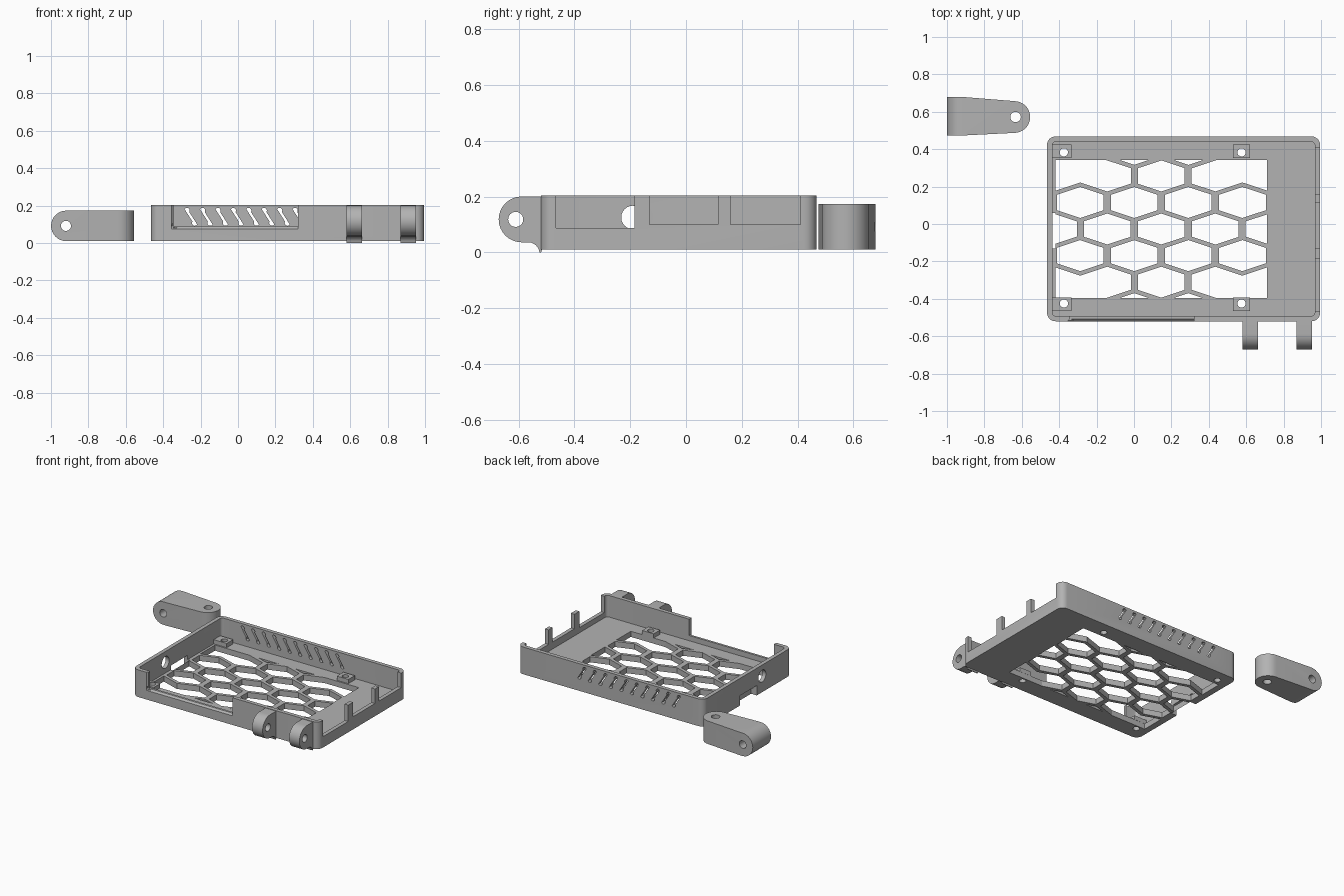
import bpy, bmesh
from math import cos, sin, radians, hypot
from mathutils import Vector

old = bpy.data.objects.get("Cube")
if old:
    bpy.data.objects.remove(old)

GREY = (0.45, 0.45, 0.45, 1)
grey = bpy.data.materials.new("matte grey plastic")
grey.use_nodes = True
grey.diffuse_color = GREY
grey.node_tree.nodes["Principled BSDF"].inputs["Base Color"].default_value = GREY


def finish(name, bm):
    bmesh.ops.recalc_face_normals(bm, faces=bm.faces)
    me = bpy.data.meshes.new(name)
    bm.to_mesh(me)
    bm.free()
    me.materials.append(grey)
    ob = bpy.data.objects.new(name, me)
    bpy.context.collection.objects.link(ob)
    return ob


def prism(name, pts, axis, lo, hi):
    """Extrude a 2D outline along an axis."""
    place = {"X": lambda u, v: (lo, u, v), "Y": lambda u, v: (u, lo, v),
             "Z": lambda u, v: (u, v, lo)}[axis]
    bm = bmesh.new()
    face = bm.faces.new([bm.verts.new(place(u, v)) for u, v in pts])
    moved = bmesh.ops.extrude_face_region(bm, geom=[face])["geom"]
    step = Vector([hi - lo if a == axis else 0 for a in "XYZ"])
    bmesh.ops.translate(bm, vec=step, verts=[v for v in moved if isinstance(v, bmesh.types.BMVert)])
    return finish(name, bm)


def arc(cx, cy, r, a0, a1, n=10):
    return [(cx + r * cos(radians(a0 + (a1 - a0) * i / n)),
             cy + r * sin(radians(a0 + (a1 - a0) * i / n))) for i in range(n + 1)]


def circle(cx, cy, r):
    return arc(cx, cy, r, 0, 345, 23)


def rect(x0, x1, y0, y1):
    return [(x0, y0), (x1, y0), (x1, y1), (x0, y1)]


def round_rect(x0, x1, y0, y1, r):
    return (arc(x1 - r, y1 - r, r, 0, 90, 6) + arc(x0 + r, y1 - r, r, 90, 180, 6)
            + arc(x0 + r, y0 + r, r, 180, 270, 6) + arc(x1 - r, y0 + r, r, 270, 360, 6))


def carve(target, pts, axis, lo, hi, operation="DIFFERENCE"):
    """Apply a boolean with an extruded outline, then discard the cutter."""
    cutter = prism("cutter", pts, axis, lo, hi)
    mod = target.modifiers.new("carve", "BOOLEAN")
    mod.operation, mod.solver, mod.object = operation, "EXACT", cutter
    bpy.context.view_layer.update()
    graph = bpy.context.evaluated_depsgraph_get()
    me = bpy.data.meshes.new_from_object(target.evaluated_get(graph))
    target.modifiers.clear()
    target.data = me
    bpy.data.objects.remove(cutter)


def smooth(ob):
    bpy.ops.object.select_all(action="DESELECT")
    ob.select_set(True)
    bpy.context.view_layer.objects.active = ob
    bpy.ops.object.shade_smooth_by_angle(angle=radians(30))


BOTTOM, FLOOR, TOP = 0.01, 0.05, 0.203
WIN = (-0.42, 0.71, -0.395, 0.342)

# Tray shell with pocket and floor window
tray = prism("tray", round_rect(-0.465, 0.995, -0.52, 0.468, 0.045), "Z", BOTTOM, TOP)
carve(tray, round_rect(-0.437, 0.967, -0.492, 0.44, 0.02), "Z", FLOOR, 0.3)
carve(tray, rect(*WIN), "Z", -0.1, 0.1)

# Front wall opening with chamfered outer edge
carve(tray, rect(-0.345, 0.32, 0.087, 0.3), "Y", -0.6, -0.48)
carve(tray, [(-0.53, 0.065), (-0.505, 0.09), (-0.53, 0.12)], "X", -0.355, 0.32)
carve(tray, [(-0.365, -0.53), (-0.34, -0.505), (-0.3, -0.53)], "Z", 0.08, 0.3)

# Right wall openings, leaving two slim posts
for y0, y1, z in [(-0.465, -0.185, 0.087), (-0.13, 0.115, 0.1), (0.16, 0.41, 0.1)]:
    carve(tray, rect(y0, y1, z, 0.3), "X", 0.95, 1.1)

# Left wall cable hole and lower notch
carve(tray, circle(-0.19, 0.125, 0.042), "X", -0.6, -0.43)
carve(tray, rect(-0.13, 0.06, -0.1, 0.08), "X", -0.6, -0.42)

# Slanted vent slots in the back wall
for i in range(10):
    x = -0.252 + 0.0825 * i
    slot = arc(x - 0.021, 0.173, 0.015, -32, 148, 6) + arc(x + 0.021, 0.107, 0.015, 148, 328, 6)
    carve(tray, slot, "Y", 0.43, 0.6)

# Screw bosses and their holes
for x, x0, x1 in [(-0.375, -0.44, -0.335), (0.575, 0.53, 0.62)]:
    for y, y0, y1 in [(0.383, 0.352, 0.425), (-0.425, -0.465, -0.394)]:
        hole = circle(x, y, 0.022)
        carve(tray, hole, "Z", -0.1, 0.1)
        boss = prism("screw_boss", rect(x0, x1, y0, y1), "Z", FLOOR - 0.001, 0.08)
        carve(boss, hole, "Z", -0.1, 0.2)
        smooth(boss)
smooth(tray)


# Honeycomb floor grille, trimmed to the window
def hexagon(cx, cy, s):
    w, h = 0.125 * s, 0.083 * s
    return [(cx, cy + h), (cx - w, cy + h / 2), (cx - w, cy - h / 2),
            (cx, cy - h), (cx + w, cy - h / 2), (cx + w, cy + h / 2)]


PITCH, ROW, CX, CY = 0.289, 0.142, 0.146, -0.027
bm = bmesh.new()
for row, count in [(-3, 2), (-2, 1), (-1, 4), (0, 3), (1, 4), (2, 1), (3, 2)]:
    for i in range(count):
        centre = (CX + (i - (count - 1) / 2) * PITCH, CY + row * ROW)
        rings = [[bm.verts.new((x, y, z)) for x, y in hexagon(*centre, s)]
                 for s, z in [(1, BOTTOM), (1.29, BOTTOM), (1.29, FLOOR), (1, FLOOR)]]
        for a, b in zip(rings, rings[1:] + rings[:1]):
            for k in range(6):
                n = (k + 1) % 6
                bm.faces.new((a[k], a[n], b[n], b[k]))
bmesh.ops.recalc_face_normals(bm, faces=bm.faces)
for co, no in [((WIN[0], 0, 0), (-1, 0, 0)), ((WIN[1], 0, 0), (1, 0, 0)),
               ((0, WIN[2], 0), (0, -1, 0)), ((0, WIN[3], 0), (0, 1, 0))]:
    bmesh.ops.bisect_plane(bm, geom=bm.verts[:] + bm.edges[:] + bm.faces[:],
                           plane_co=co, plane_no=no, clear_outer=True)
finish("honeycomb_grille", bm)

# Hinge lugs on the front wall
lug_side = ([(-0.515, 0.2)] + arc(-0.589, 0.118, 0.082, 90, 270, 16)
            + arc(-0.565, -0.004, 0.04, 90, 6, 6) + [(-0.519, 0.0), (-0.515, 0.012)])
for x0, x1 in [(0.58, 0.663), (0.87, 0.952)]:
    lug = prism("hinge_lug", lug_side, "X", x0, x1)
    carve(lug, circle(-0.61, 0.118, 0.027), "X", 0.5, 1.1)
    smooth(lug)

# Loose hinge arm: tapered plan crossed with a rounded side
plan = ([(-1, 0.678), (-1, 0.474), (-0.9, 0.474)]
        + arc(-0.64, 0.572, 0.085, -90, 90, 16) + [(-0.9, 0.678)])
side = [(-0.5, BOTTOM), (-0.5, 0.173)] + arc(-0.918, 0.0915, 0.0815, 90, 270, 16)
arm = prism("hinge_arm", plan, "Z", -0.1, 0.3)
carve(arm, side, "Y", 0.4, 0.8, "INTERSECT")
carve(arm, circle(-0.633, 0.572, 0.028), "Z", -0.1, 0.3)
carve(arm, circle(-0.92, 0.0915, 0.027), "Y", 0.4, 0.8)
smooth(arm)
